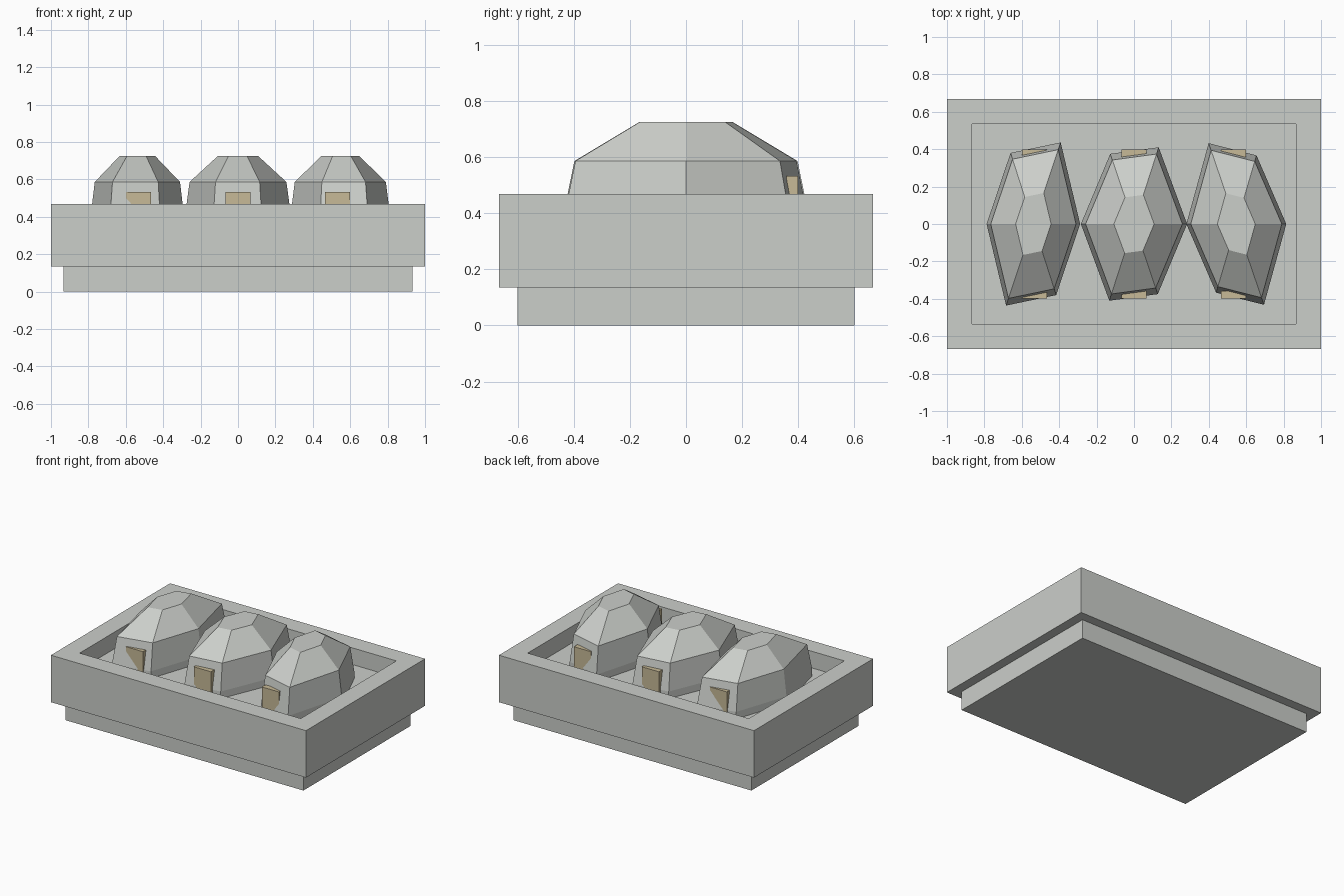
import bpy, bmesh

if "Cube" in bpy.data.objects:
    bpy.data.objects.remove(bpy.data.objects["Cube"])


def material(name, rgb):
    m = bpy.data.materials.new(name)
    m.diffuse_color = (*rgb, 1)
    m.use_nodes = True
    m.node_tree.nodes["Principled BSDF"].inputs["Base Color"].default_value = m.diffuse_color
    return m


GREY = material("pale_grey", (0.60, 0.62, 0.59))
TAN = material("door_tan", (0.57, 0.49, 0.31))


def finish(name, bm, mat):
    bmesh.ops.recalc_face_normals(bm, faces=bm.faces)
    mesh = bpy.data.meshes.new(name)
    bm.to_mesh(mesh)
    bm.free()
    mesh.materials.append(mat)
    obj = bpy.data.objects.new(name, mesh)
    bpy.context.collection.objects.link(obj)
    return obj


def loft(name, rings, mat):
    """Closed solid skinned through rings with equal point counts."""
    bm = bmesh.new()
    loops = [[bm.verts.new(p) for p in ring] for ring in rings]
    for a, b in zip(loops, loops[1:]):
        n = len(a)
        for i in range(n):
            bm.faces.new((a[i], a[(i + 1) % n], b[(i + 1) % n], b[i]))
    bm.faces.new(loops[0][::-1])
    bm.faces.new(loops[-1])
    return finish(name, bm, mat)


def rect(hx, hy, z, cx=0, cy=0):
    return [(cx + sx * hx, cy + sy * hy, z)
            for sx, sy in ((-1, -1), (1, -1), (1, 1), (-1, 1))]


FLOOR = 0.35

# Plinth and hollow tray
loft("plinth", [rect(0.933, 0.60, 0), rect(0.933, 0.60, 0.135)], GREY)
loft("tray", [rect(1, 0.667, 0.135), rect(1, 0.667, 0.468),
              rect(0.867, 0.535, 0.468), rect(0.867, 0.535, FLOOR)], GREY)

# Three six-sided domes: centre and half outline, the rest by point symmetry
domes = [
    ("left", -0.538, [(-0.25, 0), (-0.122, 0.38), (0.146, 0.436)]),
    ("middle", 0.0, [(-0.284, 0), (-0.127, 0.375), (0.132, 0.41)]),
    ("right", 0.547, [(-0.267, 0), (-0.148, 0.432), (0.108, 0.367)]),
]
profile = [(1.0, FLOOR), (1.0, 0.40), (0.912, 0.586), (0.38, 0.725)]
for side, cx, half in domes:
    outline = half + [(-x, -y) for x, y in half]
    loft(side + "_dome",
         [[(cx + x * s, y * s, z) for x, y in outline] for s, z in profile], GREY)
    # Doors at both ends
    door_x = {"left": -0.533, "middle": 0.0, "right": 0.533}[side]
    for end, sy in (("front", -1), ("back", 1)):
        loft(side + "_" + end + "_door",
             [rect(0.067, 0.02, z, door_x, sy * 0.379) for z in (FLOOR, 0.533)], TAN)
